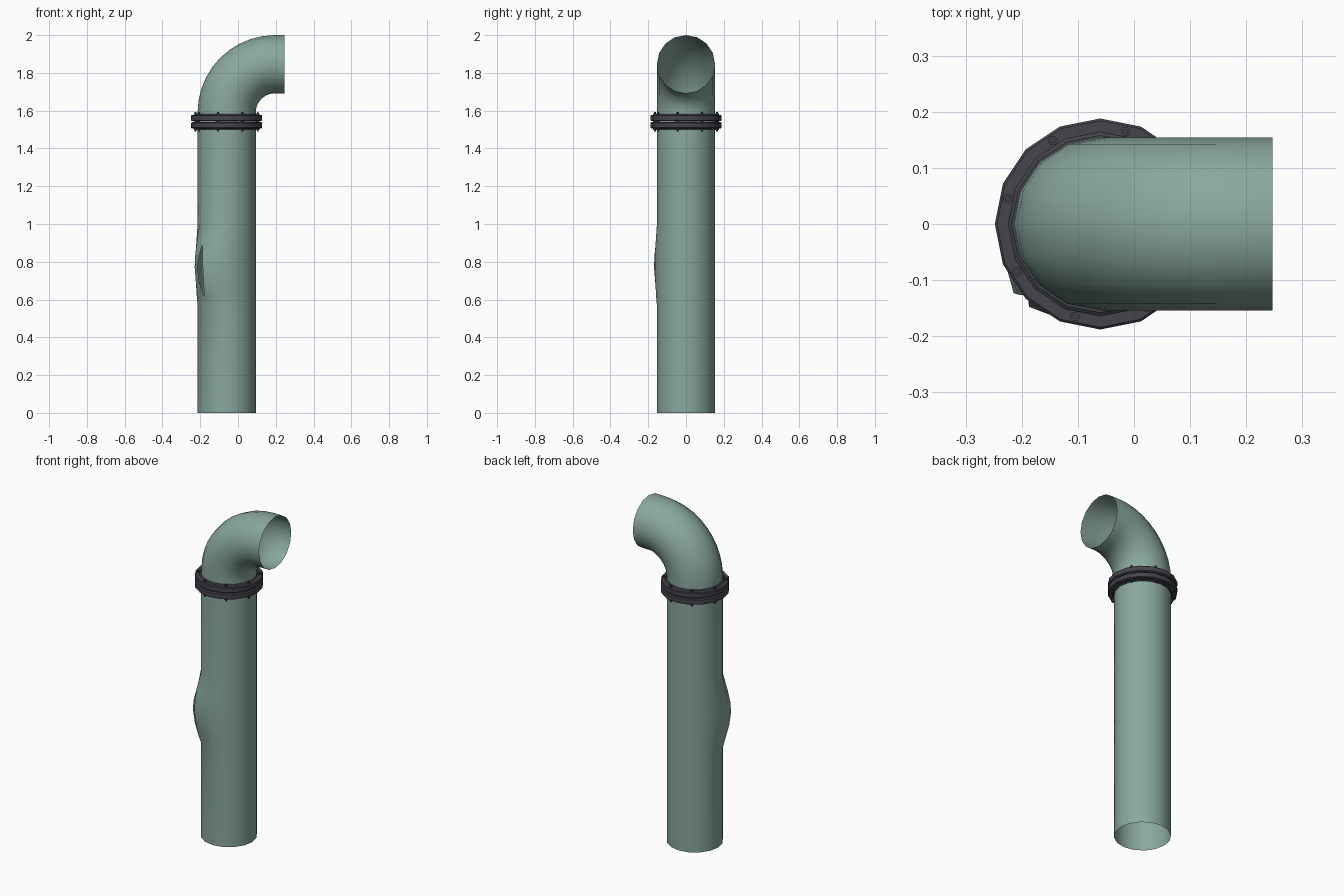
import bpy, bmesh, math
from mathutils import Vector

if "Cube" in bpy.data.objects:
    bpy.data.objects.remove(bpy.data.objects["Cube"])

CX, R, N = -0.06, 0.154, 16      # pipe axis, radius, sides
TEAR = 225.0                     # direction of the burst, degrees


def material(name, col):
    m = bpy.data.materials.new(name)
    m.diffuse_color = (*col, 1)
    m.use_nodes = True
    m.node_tree.nodes["Principled BSDF"].inputs["Base Color"].default_value = m.diffuse_color
    return m


GREEN = material("painted_pipe", (0.25, 0.39, 0.34))
DARK = material("dark_iron", (0.06, 0.058, 0.075))


def finish(name, bm, mat, angle=40, recalc=True):
    if recalc:
        bmesh.ops.recalc_face_normals(bm, faces=bm.faces)
    me = bpy.data.meshes.new(name)
    bm.to_mesh(me)
    bm.free()
    me.materials.append(mat)
    ob = bpy.data.objects.new(name, me)
    bpy.context.collection.objects.link(ob)
    bpy.ops.object.select_all(action='DESELECT')
    ob.select_set(True)
    bpy.context.view_layer.objects.active = ob
    bpy.ops.object.shade_smooth_by_angle(angle=math.radians(angle))
    return ob


def skin(bm, rings, closed=False):
    # quads between successive rings of vertices
    pairs = list(zip(rings, rings[1:]))
    if closed:
        pairs.append((rings[-1], rings[0]))
    for a, b in pairs:
        for i in range(len(a)):
            j = (i + 1) % len(a)
            if a[i] != a[j] or b[i] != b[j]:
                vs = list(dict.fromkeys((a[i], a[j], b[j], b[i])))
                bm.faces.new(vs)


# upright pipe, swollen and split open on one side
bm = bmesh.new()
rings = []
for z in (0, 0.57, 0.61, 0.69, 0.77, 0.83, 0.89, 1.0, 1.54):
    swell = max(0.0, 1 - abs((z - 0.78) / 0.22) ** 1.6) if 0.57 < z < 1 else 0
    gap = max(0.0, 1 - ((z - 0.75) / 0.14) ** 2)      # half opening of the split
    ring = []
    for k in range(N):
        ang = k * 360 / N
        d = (ang - TEAR + 180) % 360 - 180
        r = R + 0.041 * swell * math.exp(-(d / 39) ** 2)

        def vert(a, rr):
            a = math.radians(a)
            return bm.verts.new((CX + rr * math.cos(a), rr * math.sin(a), z))
        if abs(d) < 1:
            if gap > 0.01:
                ring += [vert(ang - 6.5 * gap, r + 0.003 * gap),
                         vert(ang + 4.5 * gap, r)]
            else:
                v = vert(ang, r)
                ring += [v, v]
        else:
            ring.append(vert(ang, r))
    rings.append(ring)
skin(bm, rings)
# remove the faces spanning the split
lip = round(TEAR / (360 / N))
hole = {(r[lip], r[lip + 1]) for r in rings if r[lip] != r[lip + 1]}
lips = {v for p in hole for v in p}
ends = {r[lip] for r in rings if r[lip] == r[lip + 1]}
kill = [f for f in bm.faces if all(v in lips or v in ends for v in f.verts)]
bmesh.ops.delete(bm, geom=kill, context='FACES_ONLY')
finish("upright_pipe", bm, GREEN, 50, recalc=False)

# elbow: quarter bend with a short straight outlet
bm = bmesh.new()
BR, BZ = 0.256, 1.59
path = [(Vector((CX, 0, 1.54)), 0.0)]
for i in range(11):
    t = math.radians(9 * i)
    path.append((Vector((CX + BR - BR * math.cos(t), 0, BZ + BR * math.sin(t))), t))
path.append((Vector((0.247, 0, BZ + BR)), math.pi / 2))
rings = []
for p, t in path:
    side = Vector((math.cos(t), 0, -math.sin(t)))
    rings.append([bm.verts.new(p + side * R * math.cos(a) + Vector((0, R * math.sin(a), 0)))
                  for a in (2 * math.pi * k / N for k in range(N))])
skin(bm, rings)
finish("elbow", bm, GREEN, 50, recalc=False)


# pair of mating flanges
def flange(name, z, s):
    bm = bmesh.new()
    profile = [(0.150, 0), (0.182, 0), (0.188, 0.005), (0.188, 0.030),
               (0.184, 0.034), (0.164, 0.034), (0.158, 0.039), (0.150, 0.039)]
    rings = [[bm.verts.new((CX + r * math.cos(a), r * math.sin(a), z + s * h))
              for a in (2 * math.pi * k / N for k in range(N))] for r, h in profile]
    skin(bm, rings, closed=True)
    finish(name, bm, DARK, 25)


flange("upper_flange", 1.544, 1)
flange("lower_flange", 1.540, -1)

# eight bolts: shank with hex heads and smaller tips at both ends
bm = bmesh.new()
for k in range(8):
    a = math.radians(29.7 + 45 * k)
    x, y = CX + 0.171 * math.cos(a), 0.171 * math.sin(a)
    rings = []
    for r, z in ((0.005, 1.490), (0.005, 1.498), (0.009, 1.498), (0.009, 1.508),
                 (0.009, 1.576), (0.009, 1.586), (0.005, 1.586), (0.005, 1.592)):
        rings.append([bm.verts.new((x + r * math.cos(a + j * math.pi / 3),
                                    y + r * math.sin(a + j * math.pi / 3), z))
                      for j in range(6)])
    skin(bm, rings)
    bm.faces.new(rings[0][::-1])
    bm.faces.new(rings[-1])
finish("flange_bolts", bm, DARK, 25)
